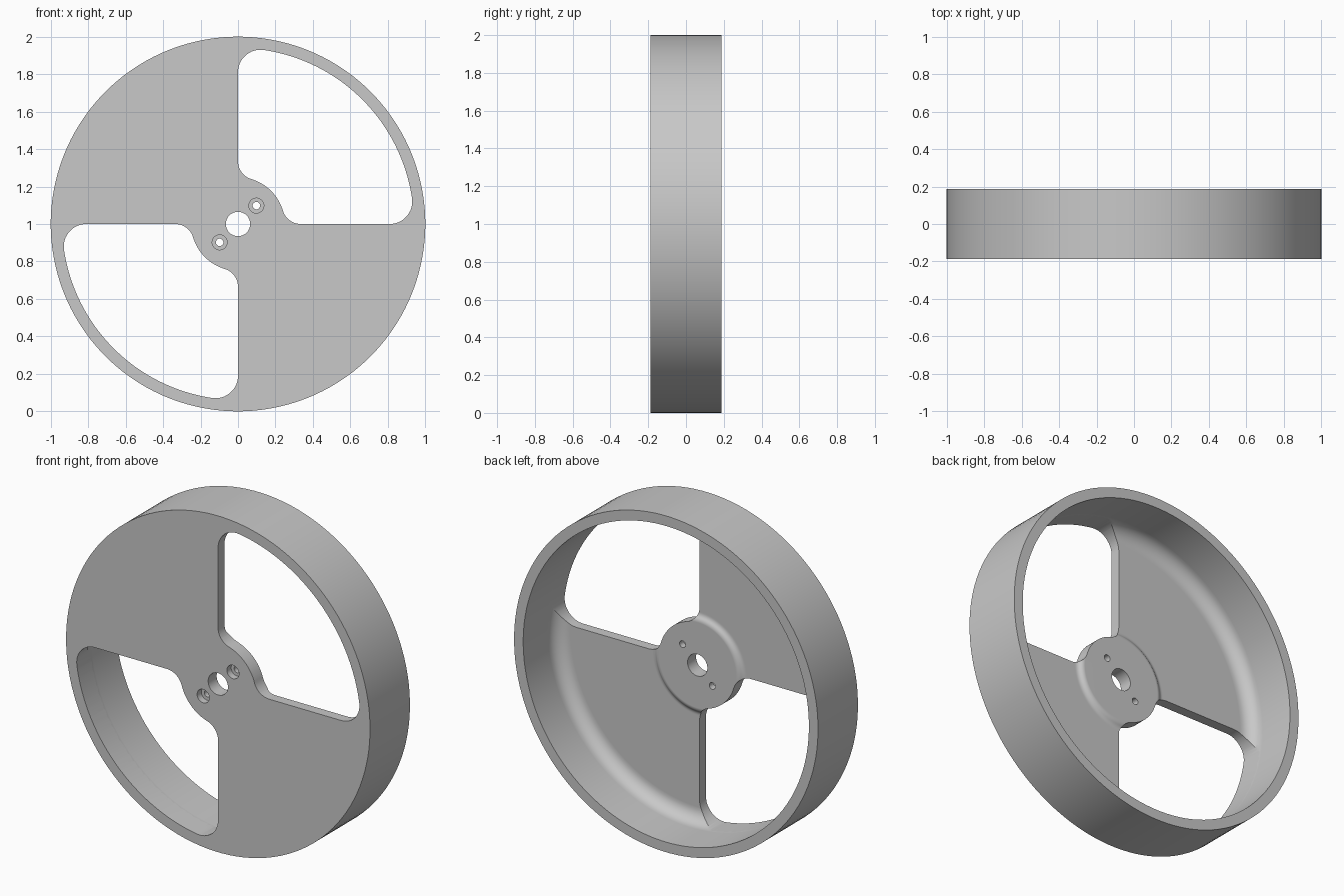
import bpy, bmesh, math

SEGMENTS = 128
FRONT, BACK = -0.1875, 0.1875
RIM_IN, HUB_R, BORE_R = 0.94, 0.25, 0.065
PLATE_Y = FRONT + 0.06
HUB_Y = FRONT + 0.08
RIM_FILLET = 0.08
AXIS_Z = 1.0

if "Cube" in bpy.data.objects:
    bpy.data.objects.remove(bpy.data.objects["Cube"])


def make_material(name, rgb):
    mat = bpy.data.materials.new(name)
    mat.use_nodes = True
    mat.diffuse_color = (*rgb, 1)
    mat.node_tree.nodes["Principled BSDF"].inputs["Base Color"].default_value = (*rgb, 1)
    return mat


grey = make_material("metal_grey", (0.58, 0.58, 0.58))


def arc(cx, cy, r, start, end, steps):
    """Points on an arc, angles in radians."""
    return [(cx + r * math.cos(start + (end - start) * i / steps),
             cy + r * math.sin(start + (end - start) * i / steps))
            for i in range(steps + 1)]


def to_object(bm, name):
    bmesh.ops.recalc_face_normals(bm, faces=bm.faces)
    mesh = bpy.data.meshes.new(name)
    bm.to_mesh(mesh)
    bm.free()
    mesh.materials.append(grey)
    obj = bpy.data.objects.new(name, mesh)
    bpy.context.collection.objects.link(obj)
    return obj


def lathe(profile, name):
    """Spin a closed (radius, y) profile around the wheel axis."""
    bm = bmesh.new()
    rings = []
    for i in range(SEGMENTS):
        a = math.tau * (i + 0.5) / SEGMENTS
        rings.append([bm.verts.new((r * math.cos(a), y, AXIS_Z + r * math.sin(a)))
                      for r, y in profile])
    for i in range(SEGMENTS):
        a, b = rings[i], rings[(i + 1) % SEGMENTS]
        for j in range(len(profile)):
            k = (j + 1) % len(profile)
            bm.faces.new((a[j], a[k], b[k], b[j]))
    return to_object(bm, name)


def prism(outline, y0, y1, name):
    """Closed prism along y over an (x, z) outline relative to the axis."""
    bm = bmesh.new()
    near, far = ([bm.verts.new((x, y, AXIS_Z + z)) for x, z in outline] for y in (y0, y1))
    bm.faces.new(near)
    bm.faces.new(far[::-1])
    for i in range(len(outline)):
        k = (i + 1) % len(outline)
        bm.faces.new((near[k], near[i], far[i], far[k]))
    return to_object(bm, name)


def cut(target, cutter):
    mod = target.modifiers.new("cut", 'BOOLEAN')
    mod.operation, mod.solver, mod.object = 'DIFFERENCE', 'MANIFOLD', cutter
    bpy.context.view_layer.objects.active = target
    bpy.ops.object.modifier_apply(modifier=mod.name)
    bpy.data.objects.remove(cutter)


# Wheel body: bore, softly raised hub, thin plate and deep rim with a blended corner
pi = math.pi
profile = [(BORE_R, FRONT), (1.0, FRONT), (1.0, BACK), (RIM_IN, BACK)]
rim_c = (RIM_IN - RIM_FILLET, PLATE_Y + RIM_FILLET)
profile += [(RIM_IN, rim_c[1] + 0.006)]
profile += arc(*rim_c, RIM_FILLET, 0, -pi / 2, 10)
profile += [(rim_c[0] - 0.006, PLATE_Y)]

# Hub shoulder: two tangent arcs forming an S between plate and hub face
SHOULDER_IN, HALF_W = HUB_R + 0.004, 0.026
half_h = (HUB_Y - PLATE_Y) / 2
sweep = 2 * math.atan2(half_h, HALF_W)
bend = HALF_W / math.sin(sweep)
outer = SHOULDER_IN + 2 * HALF_W
profile += [(outer + 0.006, PLATE_Y)]
profile += arc(outer, PLATE_Y + bend, bend, -pi / 2, -pi / 2 - sweep, 5)
profile += arc(SHOULDER_IN, HUB_Y - bend, bend, pi / 2 - sweep, pi / 2, 5)[1:]
profile += [(BORE_R, HUB_Y)]
wheel = lathe(profile, "wheel_body")

# Window outline: quarter sector with rounded corners, mirrored about the diagonal
R_OUT, R_CORNER, R_NECK = RIM_IN - 0.001, 0.12, 0.10
corner_z = math.sqrt((R_OUT - R_CORNER) ** 2 - R_CORNER ** 2)
neck_z = math.sqrt((HUB_R + R_NECK) ** 2 - R_NECK ** 2)
corner_a = math.atan2(corner_z, R_CORNER)
neck_a = math.atan2(neck_z, R_NECK)
half = arc(0, 0, HUB_R, pi / 4, neck_a, 8)
half += arc(R_NECK, neck_z, R_NECK, neck_a + pi, pi, 10)[1:]
half += arc(R_CORNER, corner_z, R_CORNER, pi, corner_a, 12)
half += arc(0, 0, R_OUT, corner_a, pi / 4, 24)[1:]
window = half + [(z, x) for x, z in reversed(half[1:-1])]

# Two opposite windows and two counterbored bolt holes
BOLT = 0.098
for s in (1, -1):
    cut(wheel, prism([(s * x, s * z) for x, z in window], -0.3, 0.3, "window_cutter"))
    for radius, depth in ((0.02, 0.3), (0.04, 0.04)):
        outline = arc(s * BOLT, s * BOLT, radius, 0, math.tau, 32)[:-1]
        cut(wheel, prism(outline, FRONT - 0.1, FRONT + depth, "bolt_cutter"))

# Smooth shading with crisp edges and flat-looking plates
bpy.ops.object.select_all(action='DESELECT')
wheel.select_set(True)
bpy.context.view_layer.objects.active = wheel
bpy.ops.object.shade_smooth_by_angle(angle=math.radians(30))
weighted = wheel.modifiers.new("even_shading", 'WEIGHTED_NORMAL')
weighted.keep_sharp = True
